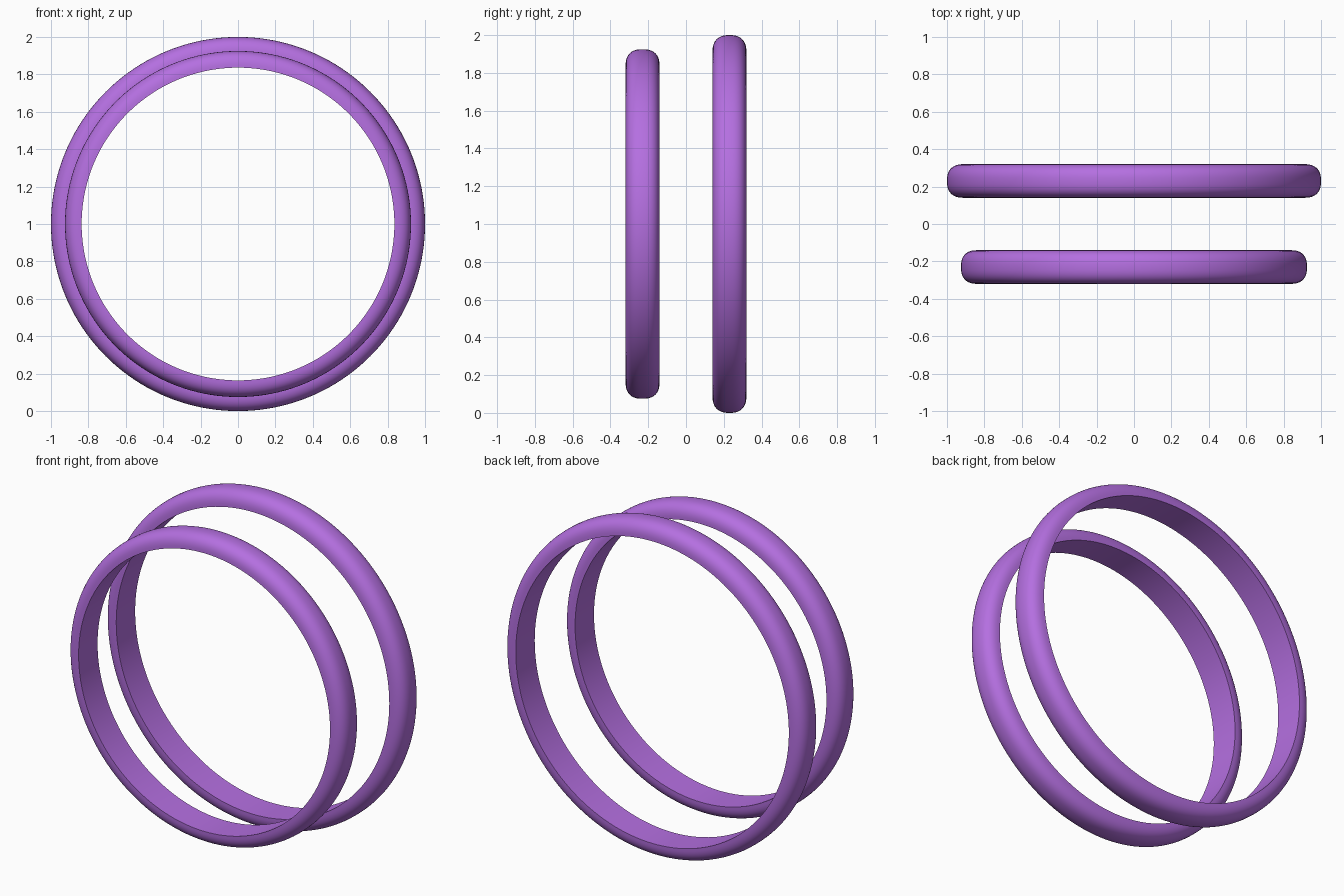
import bpy, bmesh, math

if "Cube" in bpy.data.objects:
    bpy.data.objects.remove(bpy.data.objects["Cube"])

mat = bpy.data.materials.new("purple")
mat.diffuse_color = (0.46, 0.16, 0.75, 1)
mat.use_nodes = True
mat.node_tree.nodes["Principled BSDF"].inputs["Base Color"].default_value = mat.diffuse_color


def band(name, y, outer, inner, half_width=0.09, segs=160, steps=24, power=2.5):
    """Ring around the y axis: flat inside, domed outside."""
    # D-shaped section: superellipse dome closed by a straight inner side
    section = []
    for i in range(steps + 1):
        a = math.pi * i / steps
        c, s = math.cos(a), max(math.sin(a), 0.0)
        u = math.copysign(abs(c) ** (2 / power), c) * half_width
        r = inner + (outer - inner) * (s if s > 1e-6 else 0) ** (2 / power)
        section.append((u, r))

    bm = bmesh.new()
    rings = []
    for k in range(segs):
        t = 2 * math.pi * k / segs
        rings.append([bm.verts.new((r * math.cos(t), u, r * math.sin(t)))
                      for u, r in section])
    n = len(section)
    for k in range(segs):
        p, q = rings[k], rings[(k + 1) % segs]
        for i in range(n):
            j = (i + 1) % n
            bm.faces.new((p[i], p[j], q[j], q[i]))
    bmesh.ops.recalc_face_normals(bm, faces=bm.faces)

    mesh = bpy.data.meshes.new(name)
    bm.to_mesh(mesh)
    bm.free()
    mesh.materials.append(mat)
    ob = bpy.data.objects.new(name, mesh)
    ob.location = (0, y, 1.0)
    bpy.context.collection.objects.link(ob)
    bpy.ops.object.select_all(action='DESELECT')
    ob.select_set(True)
    bpy.context.view_layer.objects.active = ob
    bpy.ops.object.shade_smooth_by_angle(angle=math.radians(35))


# Smaller band in front, larger band behind
band("front_ring", -0.23, 0.925, 0.836)
band("back_ring", 0.23, 1.0, 0.908)
